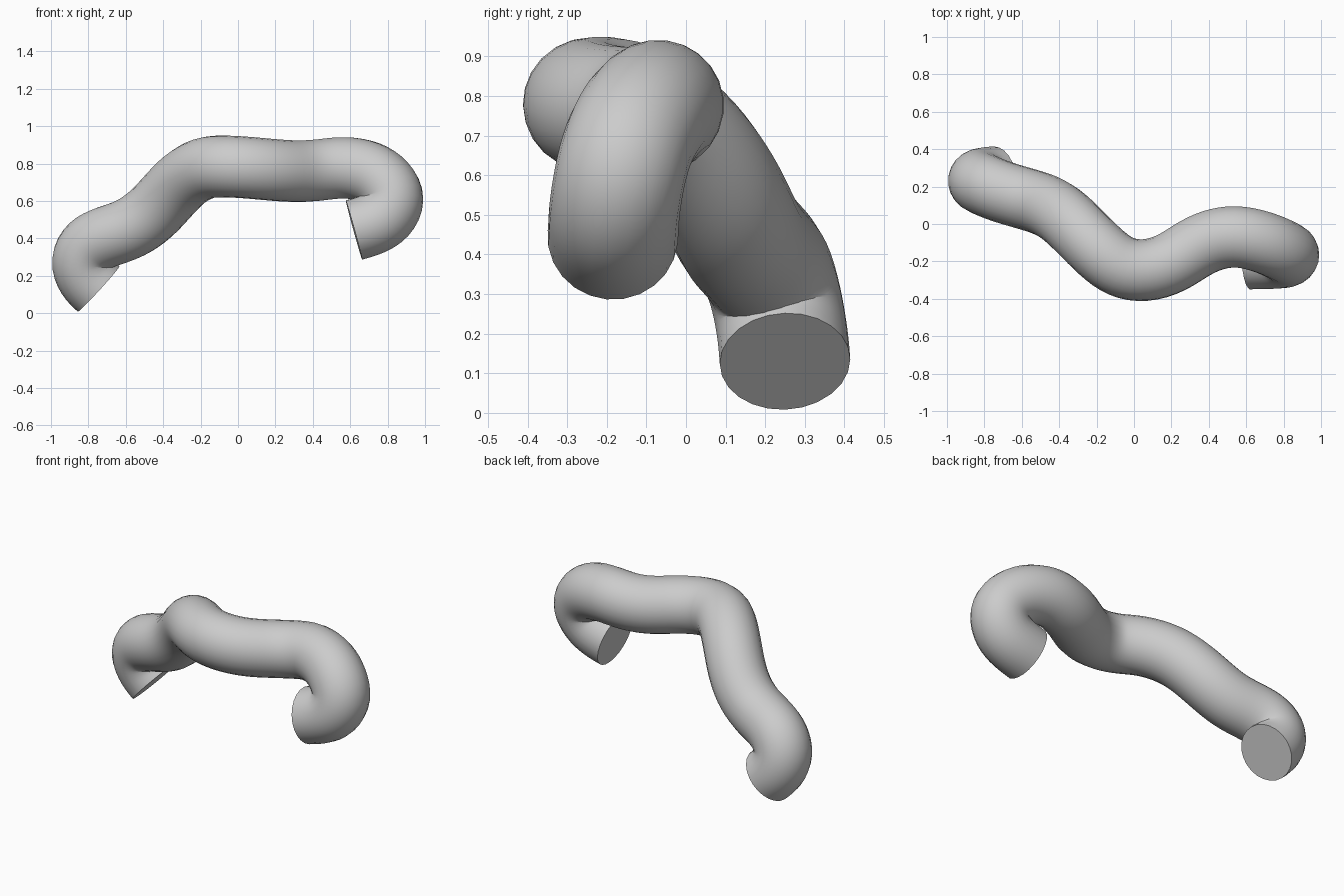
import bpy, bmesh, math
from mathutils import Vector

if "Cube" in bpy.data.objects:
    bpy.data.objects.remove(bpy.data.objects["Cube"])

RADIUS, SIDES, STEPS = 0.165, 24, 4

# Centre line of the bent tube, from the low left end to the right end
PATH = [Vector(p) for p in (
    (-0.745, 0.25, 0.13), (-0.805, 0.245, 0.19), (-0.835, 0.23, 0.28),
    (-0.79, 0.205, 0.365), (-0.70, 0.17, 0.41), (-0.58, 0.135, 0.45),
    (-0.47, 0.10, 0.525), (-0.38, 0.045, 0.62), (-0.29, -0.04, 0.715),
    (-0.18, -0.15, 0.778), (-0.07, -0.23, 0.785), (0.06, -0.25, 0.778),
    (0.20, -0.21, 0.765), (0.33, -0.125, 0.758), (0.45, -0.077, 0.767),
    (0.57, -0.068, 0.78), (0.70, -0.10, 0.757), (0.79, -0.14, 0.695),
    (0.832, -0.165, 0.61), (0.79, -0.18, 0.52), (0.71, -0.183, 0.472),
    (0.62, -0.185, 0.445))]


def smooth_path(pts, steps):
    """Catmull-Rom samples through the points."""
    p = [2 * pts[0] - pts[1]] + pts + [2 * pts[-1] - pts[-2]]
    out = []
    for i in range(1, len(p) - 2):
        a, b, c, d = p[i - 1:i + 3]
        for s in range(steps):
            t = s / steps
            out.append(0.5 * (2 * b + (c - a) * t + (2 * a - 5 * b + 4 * c - d) * t ** 2
                              + (3 * b - a - 3 * c + d) * t ** 3))
    return out + [pts[-1]]


line = smooth_path(PATH, STEPS)
# Even out small wobbles in the centre line
for _ in range(4):
    line = [line[0]] + [(line[i - 1] + 2 * line[i] + line[i + 1]) / 4
                        for i in range(1, len(line) - 1)] + [line[-1]]

bm = bmesh.new()


def ring(centre, u, v, r):
    return [bm.verts.new(centre + r * (math.cos(a) * u + math.sin(a) * v))
            for a in (2 * math.pi * k / SIDES for k in range(SIDES))]


def bridge(a, b):
    for k in range(SIDES):
        j = (k + 1) % SIDES
        bm.faces.new((a[k], a[j], b[j], b[k]))


# Tube wall, carrying the cross-section along without twist
u = Vector((0, 1, 0))
rings, frames = [], []
for i, c in enumerate(line):
    t = (line[min(i + 1, len(line) - 1)] - line[max(i - 1, 0)]).normalized()
    u = (u - t * u.dot(t)).normalized()
    v = t.cross(u)
    frames.append((c, u.copy(), v))
    rings.append(ring(c, u, v, RADIUS))
for a, b in zip(rings, rings[1:]):
    bridge(a, b)

# End caps: an annulus around a small flat disc
for idx in (0, -1):
    inner = ring(*frames[idx], 0.065)
    bridge(rings[idx], inner)
    bm.faces.new(inner)

bmesh.ops.recalc_face_normals(bm, faces=bm.faces)
mesh = bpy.data.meshes.new("bent_tube")
bm.to_mesh(mesh)
bm.free()
tube = bpy.data.objects.new("bent_tube", mesh)
bpy.context.collection.objects.link(tube)
bpy.context.view_layer.objects.active = tube
tube.select_set(True)
bpy.ops.object.shade_smooth_by_angle(angle=math.radians(40))
